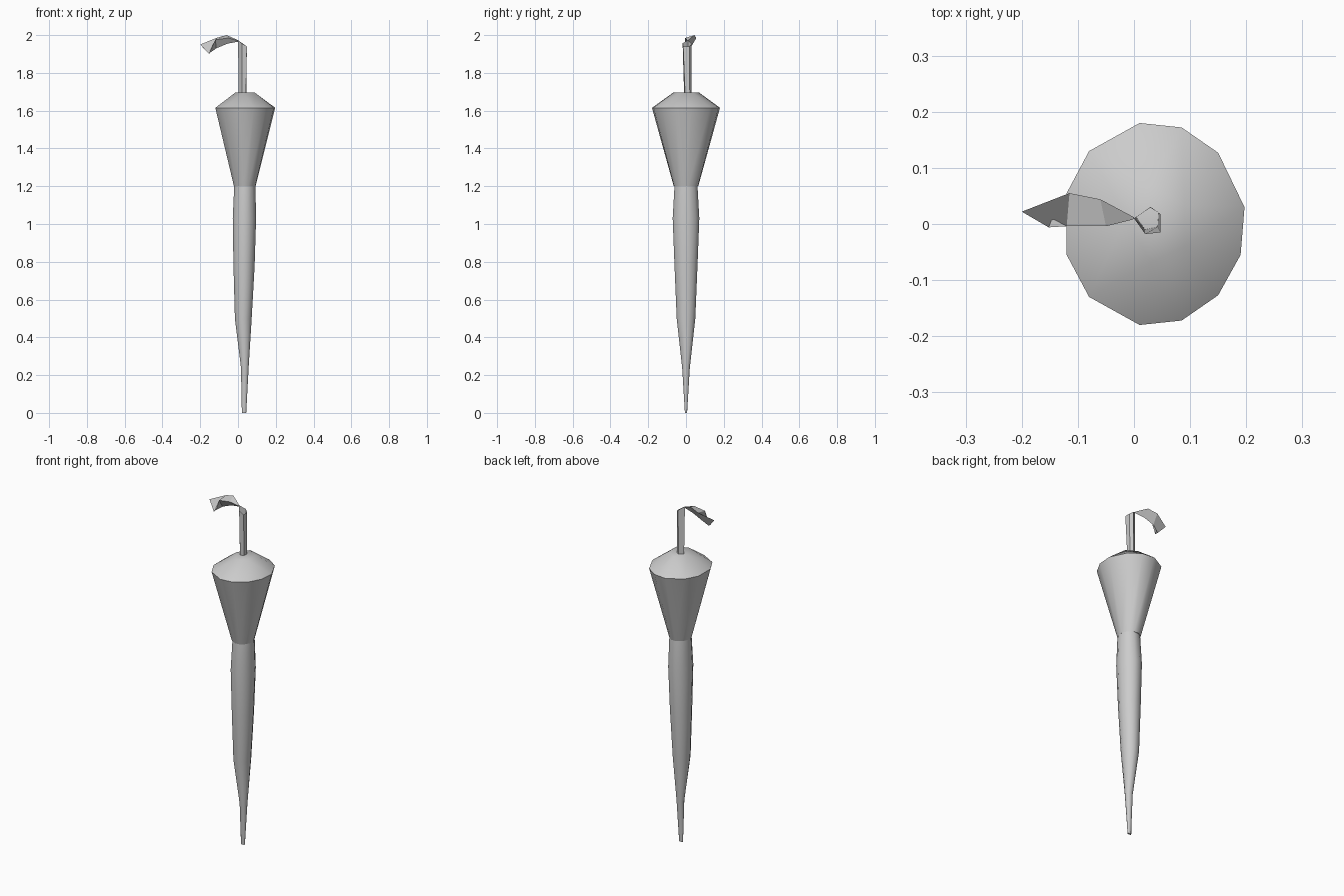
import bpy, bmesh, math

if "Cube" in bpy.data.objects:
    bpy.data.objects.remove(bpy.data.objects["Cube"])

CX = 0.034  # axis of the furled body


def finish(bm, name, smooth_angle=None):
    bmesh.ops.recalc_face_normals(bm, faces=bm.faces)
    mesh = bpy.data.meshes.new(name)
    bm.to_mesh(mesh)
    bm.free()
    ob = bpy.data.objects.new(name, mesh)
    bpy.context.collection.objects.link(ob)
    if smooth_angle:
        bpy.context.view_layer.objects.active = ob
        ob.select_set(True)
        bpy.ops.object.shade_smooth_by_angle(angle=math.radians(smooth_angle))
        ob.select_set(False)
    return ob


def loft(bm, rings, cap_start=False, cap_end=False):
    """Skin a list of equal-length point rings."""
    vs = [[bm.verts.new(p) for p in r] for r in rings]
    n = len(vs[0])
    for a, b in zip(vs, vs[1:]):
        for i in range(n):
            j = (i + 1) % n
            bm.faces.new((a[i], a[j], b[j], b[i]))
    if cap_start:
        bm.faces.new(vs[0][::-1])
    if cap_end:
        bm.faces.new(vs[-1])
    return vs


def ellipse(x, y, z, rx, ry, n=12):
    return [(x + rx * math.cos(2 * math.pi * (i + 0.5) / n),
             y + ry * math.sin(2 * math.pi * (i + 0.5) / n), z) for i in range(n)]


# lower furled body, tapering to the tip: z, centre x, radius x, radius y
bm = bmesh.new()
profile = [(0, 0.032, 0.012, 0.006), (0.24, 0.036, 0.021, 0.021),
           (0.50, 0.028, 0.046, 0.051), (0.78, 0.032, 0.058, 0.063),
           (1.03, 0.034, 0.064, 0.073), (1.20, 0.036, 0.058, 0.063)]
loft(bm, [ellipse(x, 0, z, rx, ry) for z, x, rx, ry in profile], True, True)
finish(bm, "furled_body", 40)

# flared upper part: twelve-sided rim
half = [(0.197, 0.03), (0.15, 0.127), (0.085, 0.172), (0.01, 0.18),
        (-0.08, 0.13), (-0.12, 0.055)]
rim = half + [(x, -y) for x, y in half[:0:-1]] + [(0.19, -0.055)]
rim3 = [(x, y, 1.615) for x, y in rim]
neck = [(CX + (x - CX) * 0.36, y * 0.36, 1.20) for x, y in rim]
bm = bmesh.new()
vs = loft(bm, [neck, rim3], True)
# shoulder up to the five-sided top plate
plate = [(0.03, 0.07), (0.09, 0.035), (0.09, -0.04), (0.03, -0.068), (-0.015, 0.01)]
top = [bm.verts.new((x, y, 1.695)) for x, y in plate]
bmesh.ops.convex_hull(bm, input=vs[1] + top)
# drop the hull floor hidden inside the flare
floor = [f for f in bm.faces if all(abs(v.co.z - 1.615) < 1e-4 for v in f.verts)]
bmesh.ops.delete(bm, geom=floor, context='FACES')
finish(bm, "flared_top", 40)

# five-sided shaft with a slanted open end
bm = bmesh.new()
base = [(0.028, 0.03, 1.69), (0.044, 0.02, 1.69), (0.042, -0.005, 1.69),
        (0.02, -0.01, 1.69), (0.004, 0.012, 1.69)]
end = [(0.03, 0.03, 1.952), (0.047, 0.018, 1.94), (0.047, -0.015, 1.94),
       (0.02, -0.018, 1.957), (0.0, 0.01, 1.973)]
loft(bm, [base, end])
finish(bm, "shaft")

# twisted hook handle, three-sided, pinched where it leaves the shaft
bm = bmesh.new()
loft(bm, [
    [(0.0, 0.012, 1.973), (-0.002, 0.008, 1.97), (0.0, 0.01, 1.965)],
    [(-0.06, 0.044, 2.0), (-0.05, -0.004, 1.985), (-0.055, 0.018, 1.955)],
    [(-0.115, 0.055, 1.985), (-0.12, -0.004, 1.975), (-0.115, 0.022, 1.93)],
    [(-0.2, 0.022, 1.95), (-0.152, -0.006, 1.90), (-0.155, 0.01, 1.902)],
], True, True)
finish(bm, "hook_handle")
